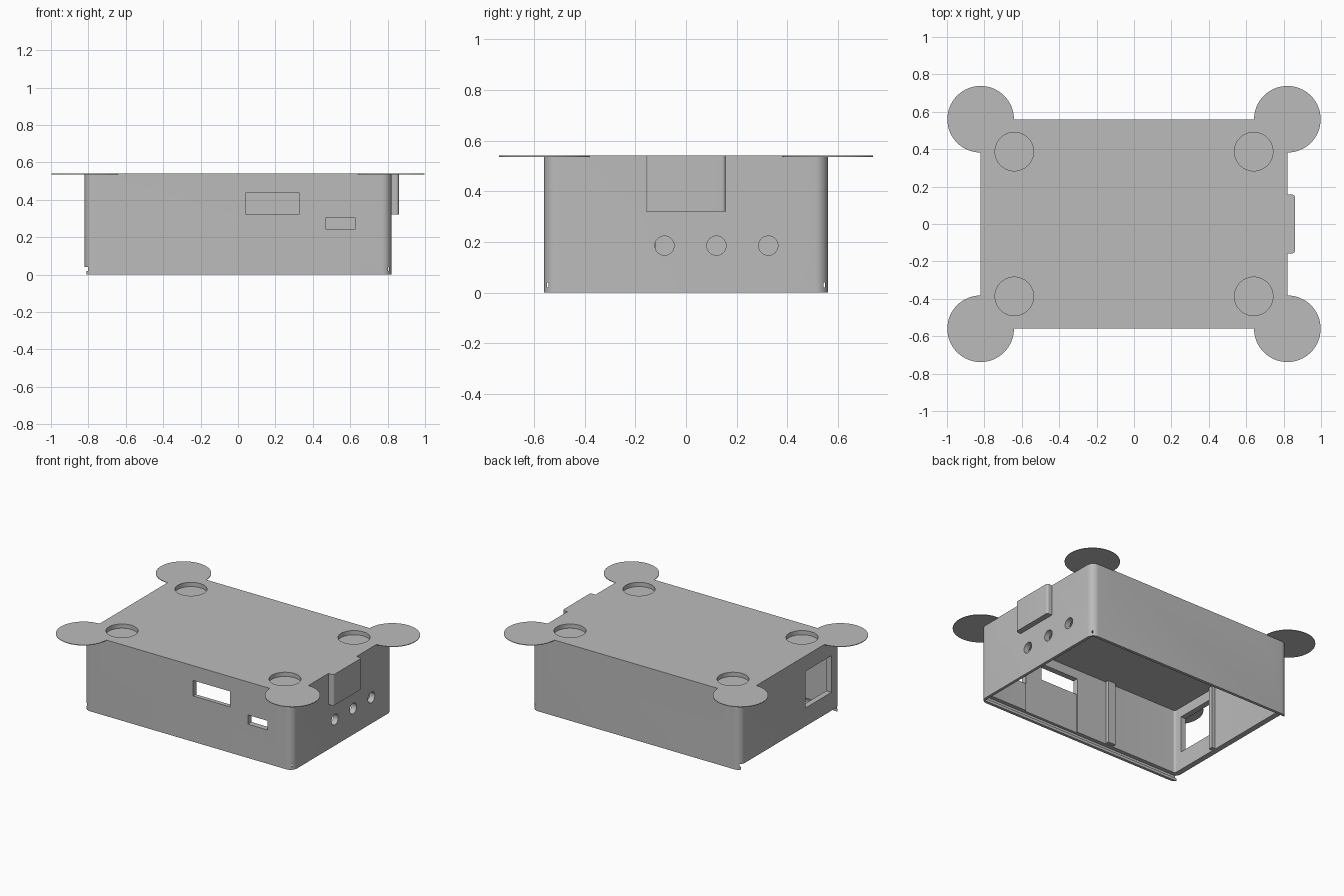
import bpy
import bmesh
from mathutils import Matrix, Vector

old = bpy.data.objects.get("Cube")
if old:
    bpy.data.objects.remove(old, do_unlink=True)

L, W, H = 0.82, 0.56, 0.54      # half length, half width, height
T = 0.04                        # wall thickness

grey = bpy.data.materials.new("plain_grey")
grey.diffuse_color = (0.5, 0.5, 0.5, 1)
grey.use_nodes = True
grey.node_tree.nodes["Principled BSDF"].inputs["Base Color"].default_value = (0.5, 0.5, 0.5, 1)


def finish(name, bm):
    mesh = bpy.data.meshes.new(name)
    bm.to_mesh(mesh)
    bm.free()
    mesh.materials.append(grey)
    ob = bpy.data.objects.new(name, mesh)
    bpy.context.collection.objects.link(ob)
    return ob


def block(name, xs, ys, zs, radius=0):
    """Box given by its ranges, with optional rounded upright edges."""
    bm = bmesh.new()
    bmesh.ops.create_cube(bm, size=1)
    lows, highs = Vector((xs[0], ys[0], zs[0])), Vector((xs[1], ys[1], zs[1]))
    bmesh.ops.scale(bm, vec=highs - lows, verts=bm.verts)
    bmesh.ops.translate(bm, vec=(lows + highs) / 2, verts=bm.verts)
    if radius:
        upright = [e for e in bm.edges
                   if abs(e.verts[0].co.z - e.verts[1].co.z) > 0.001]
        bmesh.ops.bevel(bm, geom=upright, offset=radius, segments=8,
                        profile=0.5, affect='EDGES')
    return finish(name, bm)


def disc(name, centre, radius, depth, axis='Z', sides=64):
    bm = bmesh.new()
    bmesh.ops.create_cone(bm, cap_ends=True, segments=sides, radius1=radius,
                          radius2=radius, depth=depth)
    if axis == 'X':
        bmesh.ops.rotate(bm, matrix=Matrix.Rotation(1.5707963, 3, 'Y'), verts=bm.verts)
    bmesh.ops.translate(bm, vec=centre, verts=bm.verts)
    return finish(name, bm)


def combine(tool, operation):
    """Apply a boolean to the case and discard the tool."""
    tool.hide_render = True
    mod = case.modifiers.new("shape", 'BOOLEAN')
    mod.operation = operation
    mod.solver = 'EXACT'
    mod.object = tool
    bpy.context.view_layer.objects.active = case
    bpy.ops.object.modifier_apply(modifier=mod.name)
    bpy.data.objects.remove(tool, do_unlink=True)


# Rounded case body, hollow and open underneath
case = block("case", (-L, L), (-W, W), (0, H), 0.05)
combine(block("cavity", (-L + T, L - T), (-W + T, W - T), (-0.1, H - T), 0.015), 'DIFFERENCE')

# Sliding lid opening and the wider groove above its lip
combine(block("lid_opening", (-1, L - 0.02), (-W + 0.02, W - 0.02), (-0.1, 0.03)), 'DIFFERENCE')
combine(block("lid_groove", (-1, L - 0.012), (-W + 0.012, W - 0.012), (0.02, 0.04)), 'DIFFERENCE')

# Raised block on the left side, flush with the top
combine(block("side_bump", (0.79, 0.86), (-0.157, 0.157), (0.32, H), 0.015), 'UNION')

# Thin corner pads and round pockets in the top
corners = [(sx, sy) for sx in (-1, 1) for sy in (-1, 1)]
for sx, sy in corners:
    combine(disc("corner_pad", (sx * L, sy * W, H - 0.002), 0.178, 0.004), 'UNION')
for sx, sy in corners:
    combine(disc("foot_pocket", (sx * 0.64, sy * 0.387, H), 0.103, 0.06), 'DIFFERENCE')

# Port windows in the front and right walls
combine(block("wide_port", (0.04, 0.33), (-0.7, -0.5), (0.325, 0.435)), 'DIFFERENCE')
combine(block("small_port", (0.47, 0.625), (-0.7, -0.5), (0.24, 0.305)), 'DIFFERENCE')
combine(block("square_port", (-0.9, -0.7), (-0.46, -0.17), (0.17, 0.43)), 'DIFFERENCE')

# Shallow recess inside the front wall
combine(block("inner_recess", (0.04, 0.47), (-0.53, -0.5), (0.03, 0.435)), 'DIFFERENCE')

# Round jack holes in the left wall
for y in (-0.085, 0.12, 0.325):
    combine(disc("jack_hole", (L, y, 0.185), 0.038, 0.2, 'X', 32), 'DIFFERENCE')

# Inner upright ribs
for side in (-1, 1):
    y = side * (W - T)
    combine(block("wall_rib", (-0.26, -0.2), sorted((y + side * 0.01, y - side * 0.025)),
                  (0.045, H - 0.03)), 'UNION')
combine(block("port_rib", (-L + 0.03, -L + 0.065), (-0.15, -0.12), (0.045, H - 0.03)), 'UNION')

# Smooth the rounded surfaces, keep the edges sharp
bpy.ops.object.select_all(action='DESELECT')
case.select_set(True)
bpy.context.view_layer.objects.active = case
bpy.ops.object.shade_smooth_by_angle(angle=0.6)
